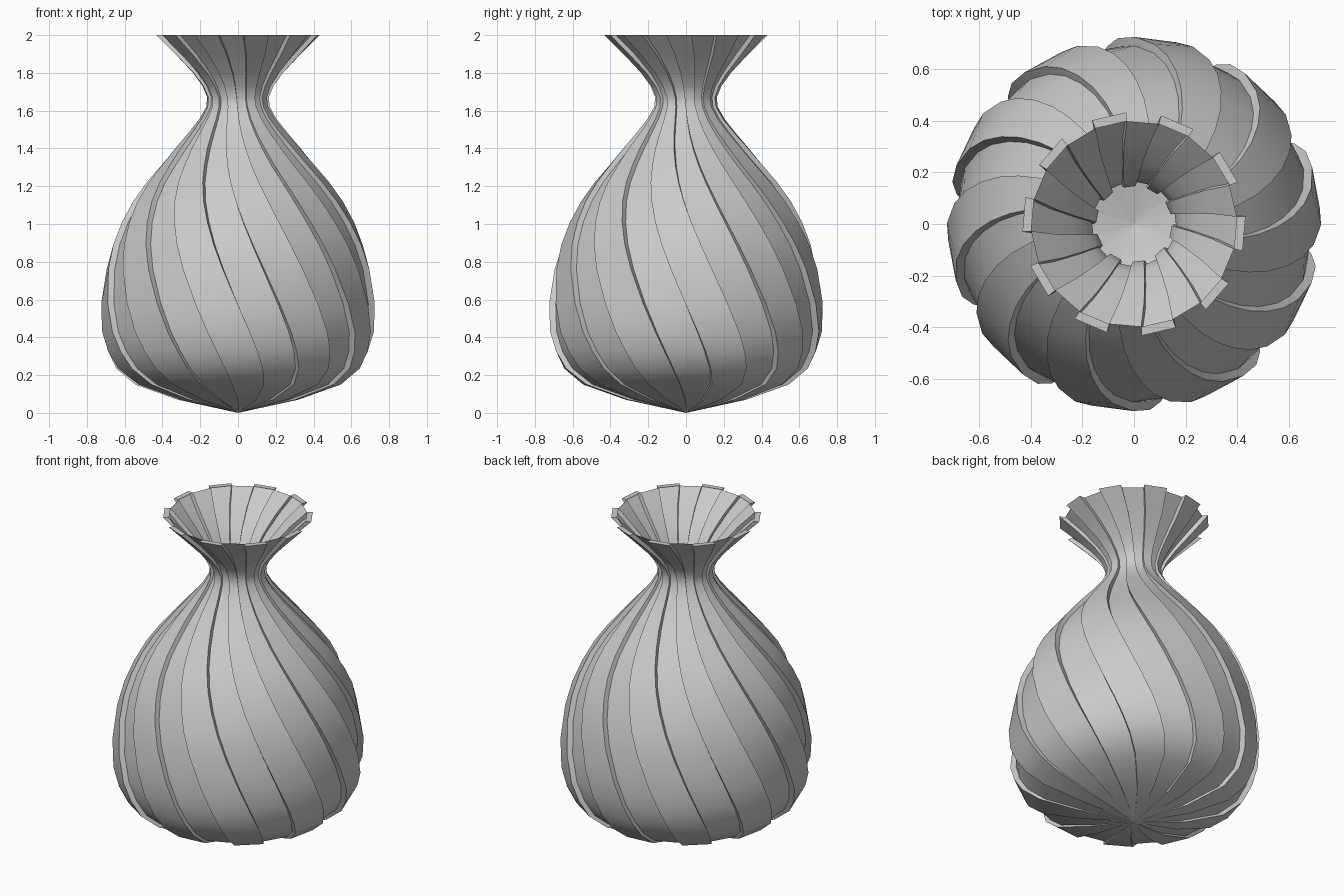
import bpy, bmesh, math

if "Cube" in bpy.data.objects:
    bpy.data.objects.remove(bpy.data.objects["Cube"])

# Outer profile (radius, height) above the pole
PROFILE = [(0.16, 0.035), (0.32, 0.07), (0.545, 0.15), (0.648, 0.235), (0.695, 0.325),
           (0.722, 0.43), (0.724, 0.58), (0.70, 0.76), (0.665, 0.89), (0.615, 1.01),
           (0.555, 1.12), (0.485, 1.22), (0.41, 1.31), (0.335, 1.40), (0.265, 1.48),
           (0.205, 1.555), (0.168, 1.62), (0.163, 1.67), (0.188, 1.73), (0.24, 1.80),
           (0.335, 1.90), (0.433, 2.0)]
STRIPS = 20            # alternating raised ribs and grooves
STEP = 2 * math.pi / STRIPS
TWIST = math.radians(35)   # turn per unit of height
RIM_START = math.radians(-14)
DEPTH = 0.034

bm = bmesh.new()
pole = bm.verts.new((0, 0, 0))


def ring(r, z):
    turn = RIM_START + (2 - z) * TWIST
    return [bm.verts.new((r * math.cos(turn + i * STEP), r * math.sin(turn + i * STEP), z))
            for i in range(STRIPS)]


outer = [ring(r, z) for r, z in PROFILE]
inner = [ring(r - min(DEPTH, r * 0.1), z) for r, z in PROFILE]

for j in range(STRIPS):
    k = (j + 1) % STRIPS
    raised = j % 2 == 0
    skin = outer if raised else inner
    # Base wedge, then the long twisted strip
    bm.faces.new((pole, skin[0][k], skin[0][j]))
    bm.faces.new((pole, outer[0][j], inner[0][j]) if raised else
                 (pole, inner[0][j], outer[0][j]))
    for a in range(len(PROFILE) - 1):
        b = a + 1
        bm.faces.new((skin[a][j], skin[a][k], skin[b][k], skin[b][j]))
        # Side wall between rib and groove
        wall = (inner[a][j], outer[a][j], outer[b][j], inner[b][j])
        bm.faces.new(wall if raised else wall[::-1])
    # Rim tab closing the top of each rib
    if raised:
        bm.faces.new((inner[-1][j], outer[-1][j], outer[-1][k], inner[-1][k]))

mesh = bpy.data.meshes.new("twisted_vase")
bm.to_mesh(mesh)
bm.free()
vase = bpy.data.objects.new("twisted_vase", mesh)
bpy.context.collection.objects.link(vase)
bpy.context.view_layer.objects.active = vase
vase.select_set(True)
bpy.ops.object.shade_smooth_by_angle(angle=math.radians(35))
